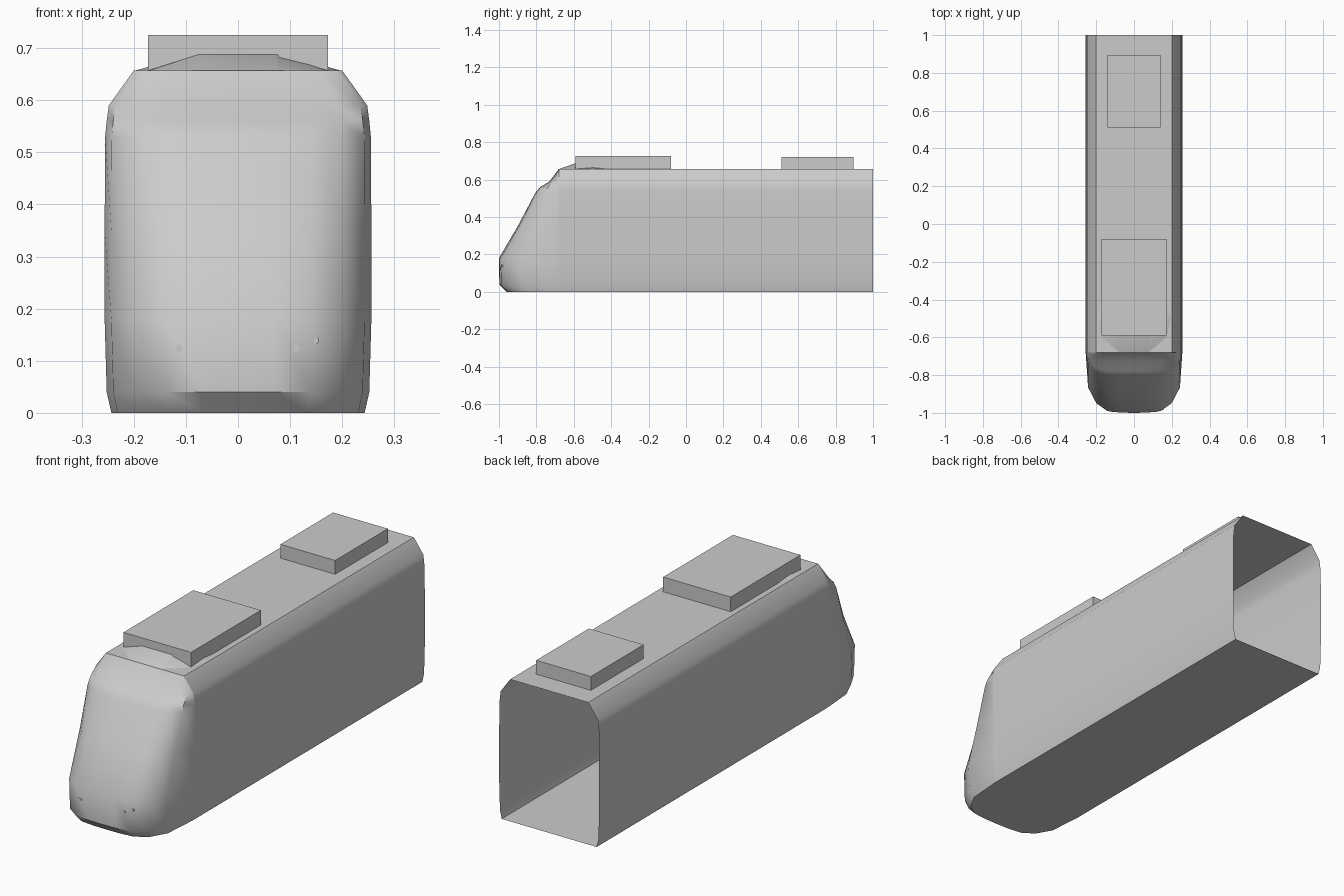
import bpy
import bmesh
import math

cube = bpy.data.objects.get("Cube")
if cube:
    bpy.data.objects.remove(cube, do_unlink=True)

paint = bpy.data.materials.new("light_grey")
paint.use_nodes = True
paint.diffuse_color = (0.6, 0.6, 0.6, 1)
paint.node_tree.nodes["Principled BSDF"].inputs["Base Color"].default_value = (0.6, 0.6, 0.6, 1)

SEAM, BACK, ROOF = -0.68, 1.0, 0.657
# Height, half width and nose depth at each level
LEVELS = [(0, 0.243, 0.28), (0.04, 0.252, 0.318), (0.18, 0.256, 0.32),
          (0.35, 0.256, 0.22), (0.53, 0.255, 0.125), (0.56, 0.252, 0.10),
          (0.59, 0.248, 0.05), (ROOF, 0.20, 0)]
# Nose plan outline: fraction of half width, fraction of depth
PLAN = [(1, 0), (0.95, 0.58), (0.78, 0.84), (0.55, 0.97), (0.28, 0.995)]
PLAN = PLAN + [(0, 1)] + [(-x, d) for x, d in reversed(PLAN)]


def finish(name, bm, smooth=False):
    bmesh.ops.recalc_face_normals(bm, faces=bm.faces)
    mesh = bpy.data.meshes.new(name)
    bm.to_mesh(mesh)
    bm.free()
    mesh.materials.append(paint)
    obj = bpy.data.objects.new(name, mesh)
    bpy.context.collection.objects.link(obj)
    if smooth:
        bpy.ops.object.select_all(action="DESELECT")
        obj.select_set(True)
        bpy.context.view_layer.objects.active = obj
        bpy.ops.object.shade_smooth_by_angle(angle=math.radians(40))
    return obj


def loft(bm, rows):
    rings = [[bm.verts.new(p) for p in row] for row in rows]
    for low, high in zip(rings, rings[1:]):
        for i in range(len(low) - 1):
            bm.faces.new((low[i], low[i + 1], high[i + 1], high[i]))
    return rings


def box(name, half_width, y0, y1, top):
    bm = bmesh.new()
    bmesh.ops.create_cube(bm, size=1)
    for v in bm.verts:
        v.co.x *= 2 * half_width
        v.co.y = y0 if v.co.y < 0 else y1
        v.co.z = ROOF if v.co.z < 0 else top
    finish(name, bm)


# Body: a closed section swept along y, open at the back
section = [(w, z) for z, w, d in LEVELS]
section += [(-x, z) for x, z in reversed(section)]
section.append(section[0])
bm = bmesh.new()
loft(bm, [[(x, y, z) for x, z in section] for y in (SEAM, BACK)])
bmesh.ops.remove_doubles(bm, verts=bm.verts, dist=0.0001)
finish("body_shell", bm, True)

# Nose: rounded plan outlines stacked up the sloping front, with a floor
bm = bmesh.new()
rings = loft(bm, [[(x * w, SEAM - d * depth, z) for x, d in PLAN]
                  for z, w, depth in LEVELS])
bm.faces.new(rings[0])
finish("nose", bm, True)

# Roof equipment boxes
box("front_roof_box", 0.173, -0.59, -0.08, 0.725)
box("rear_roof_box", 0.14, 0.51, 0.895, 0.721)

# Low fairing in front of and under the front roof box
half = [(0.08, -0.677), (0.17, -0.60), (0.197, -0.50), (0.17, -0.42), (0.08, -0.35)]
crown = [(0.075, -0.59), (0.08, -0.57), (0.085, -0.50), (0.08, -0.45), (0.075, -0.42)]
bm = bmesh.new()
rings = loft(bm, [[(x, y, z) for x, y in side]
                  + [(-x, y, z) for x, y in reversed(side)]
                  + [(side[0][0], side[0][1], z)]
                  for side, z in ((half, ROOF), (crown, 0.688))])
bm.faces.new(rings[1][:-1])
bmesh.ops.remove_doubles(bm, verts=bm.verts, dist=0.0001)
finish("roof_fairing", bm, True)

# Small hexagonal lamps on the lower nose
lamps = [(-0.132, 0.132), (-0.113, 0.124), (0.111, 0.124), (0.130, 0.132), (0.148, 0.139)]
for n, (x, z) in enumerate(lamps):
    bm = bmesh.new()
    bmesh.ops.create_cone(bm, cap_ends=True, segments=6, radius1=0.008,
                          radius2=0.008, depth=0.009)
    y = -0.993 + 0.25 * max(0, abs(x) - 0.1)
    for v in bm.verts:
        a, b, c = v.co
        v.co = (x + a, y + c, z + b)
    finish(f"lamp_{n + 1}", bm)
